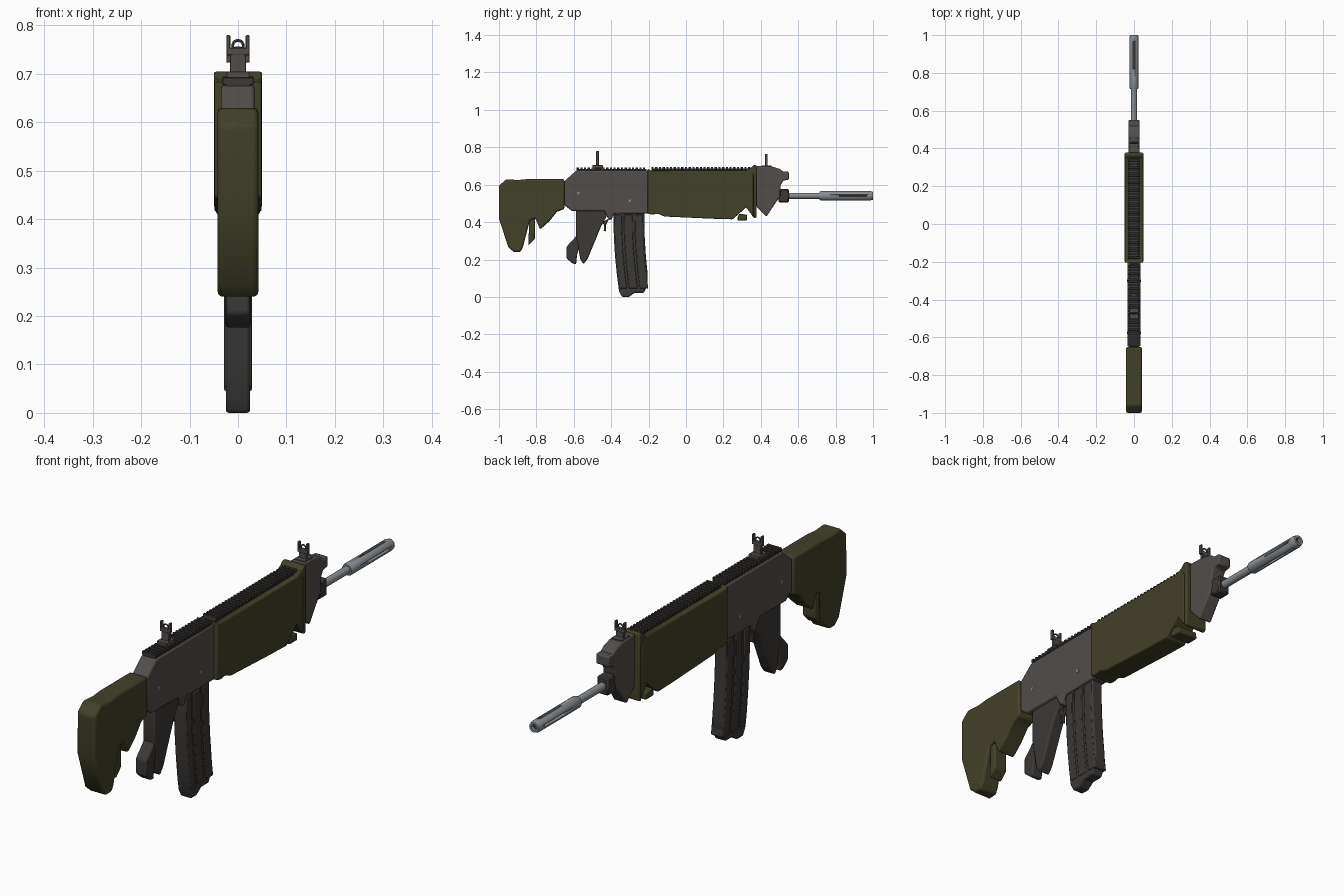
import bpy, bmesh, math
from mathutils import Matrix

if "Cube" in bpy.data.objects:
    bpy.data.objects.remove(bpy.data.objects["Cube"])

def material(name, rgb):
    m = bpy.data.materials.new(name)
    m.diffuse_color = (*rgb, 1)
    m.use_nodes = True
    m.node_tree.nodes["Principled BSDF"].inputs["Base Color"].default_value = m.diffuse_color
    return m

OLIVE = material("olive", (0.055, 0.052, 0.022))
GREY = material("dark_grey", (0.085, 0.075, 0.07))
BLACK = material("charcoal", (0.045, 0.041, 0.037))
STEEL = material("steel", (0.25, 0.27, 0.29))

def finish(name, bm, mat, bevel=0.0, segments=2):
    bmesh.ops.recalc_face_normals(bm, faces=bm.faces)
    me = bpy.data.meshes.new(name)
    bm.to_mesh(me)
    bm.free()
    ob = bpy.data.objects.new(name, me)
    bpy.context.collection.objects.link(ob)
    me.materials.append(mat)
    if bevel:
        b = ob.modifiers.new("bevel", 'BEVEL')
        b.width, b.segments, b.limit_method = bevel, segments, 'ANGLE'
        b.angle_limit = math.radians(40)
    bpy.ops.object.select_all(action='DESELECT')
    ob.select_set(True)
    bpy.context.view_layer.objects.active = ob
    bpy.ops.object.shade_smooth_by_angle(angle=math.radians(35))
    return ob

def plate(name, pts, half, mat, bevel=0.006, segments=2):
    """Side profile (y, z) extruded across x, centred."""
    bm = bmesh.new()
    f = bm.faces.new([bm.verts.new((-half, y, z)) for y, z in pts])
    r = bmesh.ops.extrude_face_region(bm, geom=[f])
    for v in r["geom"]:
        if isinstance(v, bmesh.types.BMVert):
            v.co.x = half
    return finish(name, bm, mat, bevel, segments)

def boxes(name, specs, mat, bevel=0.0):
    """Each spec is x0, x1, y0, y1, z0, z1."""
    bm = bmesh.new()
    for x0, x1, y0, y1, z0, z1 in specs:
        m = Matrix.Translation(((x0 + x1) / 2, (y0 + y1) / 2, (z0 + z1) / 2))
        m = m @ Matrix.Diagonal((x1 - x0, y1 - y0, z1 - z0, 1))
        bmesh.ops.create_cube(bm, size=1, matrix=m)
    return finish(name, bm, mat, bevel, 1)

def lathe(name, rings, z, mat, closed=False, n=24):
    """(y, radius) outline spun about the barrel axis."""
    bm = bmesh.new()
    loops = [[bm.verts.new((r * math.cos(2 * math.pi * i / n), y,
              z + r * math.sin(2 * math.pi * i / n))) for i in range(n)] for y, r in rings]
    pairs = list(zip(loops, loops[1:])) + ([(loops[-1], loops[0])] if closed else [])
    for a, b in pairs:
        for i in range(n):
            bm.faces.new((a[i], a[(i + 1) % n], b[(i + 1) % n], b[i]))
    if not closed:
        bm.faces.new(loops[0])
        bm.faces.new(loops[-1])
    return finish(name, bm, mat)

# Shoulder stock and the small spur beneath it
plate("stock", [(-1, .595), (-.96, .63), (-.9, .625), (-.85, .63), (-.65, .63), (-.65, .47),
                (-.69, .455), (-.73, .405), (-.78, .36), (-.805, .42), (-.835, .41),
                (-.872, .265), (-.885, .24), (-.92, .24), (-.95, .265), (-1, .42)],
      .042, OLIVE, .01, 3)
plate("stock_spur", [(-.838, .42), (-.808, .43), (-.808, .31), (-.843, .275)], .03, OLIVE)

# Receiver with pins and seam
plate("receiver", [(-.65, .62), (-.585, .677), (-.2, .677), (-.2, .445), (-.385, .445),
                   (-.4, .41), (-.415, .415), (-.435, .46), (-.61, .46), (-.65, .49)],
      .035, GREY, .009)
bm = bmesh.new()
for y, z in ((-.575, .555), (-.3, .515)):
    bmesh.ops.create_cone(bm, cap_ends=True, segments=16, radius1=.007, radius2=.007, depth=.074,
                          matrix=Matrix.Translation((0, y, z)) @ Matrix.Rotation(math.pi / 2, 4, 'Y'))
finish("receiver_pins", bm, STEEL)

# Handguard, its front collar and lower lug
plate("handguard", [(-.205, .685), (-.185, .675), (.32, .677), (.345, .69), (.36, .69),
                    (.36, .425), (.35, .44), (.32, .48), (.295, .455), (.25, .415), (.15, .418),
                    (-.115, .43), (-.15, .445), (-.18, .44), (-.205, .445)], .049, OLIVE, .01, 3)
plate("handguard_collar", [(.337, .68), (.36, .705), (.378, .705), (.378, .425), (.362, .42),
                           (.362, .65)], .05, OLIVE, .006)
plate("handguard_lug", [(.275, .425), (.285, .445), (.325, .44), (.328, .41), (.275, .41)],
      .045, OLIVE, .004)

# Top rails: base strip with cross ribs
def rail(name, y0, y1, z):
    specs = [(-.026, .026, y0, y1, z - .012, z + .008)]
    n = round((y1 - y0) / .02)
    step = (y1 - y0) / n
    specs += [(-.032, .032, y0 + i * step, y0 + (i + .6) * step, z, z + .016) for i in range(n)]
    boxes(name, specs, BLACK, .0015)
rail("rear_rail", -.585, -.21, .677)
rail("front_rail", -.185, .352, .679)

# Front block and barrel collar
plate("front_block", [(.375, .7), (.46, .697), (.5, .685), (.52, .67), (.55, .67), (.55, .627),
                      (.52, .622), (.505, .595), (.505, .54), (.47, .49), (.43, .43),
                      (.375, .485)], .03, GREY, .006)
boxes("barrel_collar", [(-.026, .026, .495, .55, .505, .578)], BLACK, .006)

# Barrel and slotted muzzle brake
Z = .541
lathe("barrel", [(.45, .016), (.72, .016)], Z, STEEL)
brake = lathe("muzzle_brake", [(.715, .012), (.715, .022), (.722, .025), (.985, .025), (1, .021),
                               (1, .012)], Z, STEEL, closed=True)
cutter = boxes("slot_cutter", [(-.005, .005, .82, .965, Z - .04, Z + .04)], STEEL)
cutter2 = boxes("slot_cutter_side", [(-.04, .04, .82, .965, Z - .005, Z + .005)], STEEL)
for c in (cutter, cutter2):
    c.hide_render = True
    b = brake.modifiers.new("slots", 'BOOLEAN')
    b.operation, b.object, b.solver = 'DIFFERENCE', c, 'EXACT'
    bpy.context.view_layer.objects.active = brake
    bpy.ops.object.modifier_apply(modifier=b.name)
    bpy.data.objects.remove(c)
lathe("bore_liner", [(.72, .0125), (.985, .0125)], Z, BLACK)

# Iron sights: base, stem, two ears and an aperture ring
def sight(name, y, z, top):
    shoulder = top - .04
    specs = [(-.024, .024, y - .028, y + .028, z - .015, z + .007),
             (-.017, .017, y - .007, y + .007, z, shoulder),
             (-.024, .024, y - .007, y + .007, shoulder - .002, shoulder + .014)]
    for s in (-1, 1):
        a, b = sorted((s * .016, s * .024))
        specs.append((a, b, y - .007, y + .007, shoulder, top))
    boxes(name, specs, GREY, .0015)
    bpy.ops.mesh.primitive_torus_add(location=(0, y, shoulder + .018), rotation=(math.pi / 2, 0, 0),
                                     major_radius=.011, minor_radius=.003,
                                     major_segments=20, minor_segments=8)
    ring = bpy.context.object
    ring.name = name + "_ring"
    ring.data.materials.append(GREY)
sight("rear_sight", -.473, .698, .78)
sight("front_sight", .43, .695, .765)

# Grip, its back piece and the trigger
plate("grip", [(-.588, .47), (-.588, .33), (-.565, .2), (-.548, .175), (-.525, .205), (-.49, .29),
               (-.455, .375), (-.425, .43), (-.425, .47)], .027, BLACK, .007)
plate("grip_back", [(-.638, .27), (-.605, .305), (-.575, .34), (-.568, .28), (-.583, .22),
                    (-.587, .175), (-.605, .178), (-.638, .205)], .025, BLACK, .006)
plate("trigger", [(-.45, .4), (-.41, .42), (-.428, .385), (-.428, .35), (-.44, .355),
                  (-.438, .385)], .009, BLACK, .002)

# Curved magazine with side ribs and floor plate
def mag_y(z, t):
    """y across the magazine (t from rear 0 to front 1) at height z."""
    lean = .035 * ((.43 - z) / .43) ** 2
    return -.388 + lean + t * .165
heights = [.46, .38, .31, .22, .12, .03]
plate("magazine", [(mag_y(z, 0), z) for z in heights] + [(-.342, 0), (-.305, 0), (-.275, .022),
      (-.225, .022), (-.206, .065)] + [(mag_y(z, 1), z) for z in heights[-2::-1]],
      .025, BLACK, .006)
for i, (a, b) in enumerate(((.03, .27), (.34, .62), (.69, .96))):
    hs = [.44, .35, .26, .17, .09, .045]
    plate(f"magazine_rib_{i + 1}", [(mag_y(z, a), z) for z in hs] +
          [(mag_y(z, b), z) for z in hs[::-1]], .0285, BLACK, .004)
